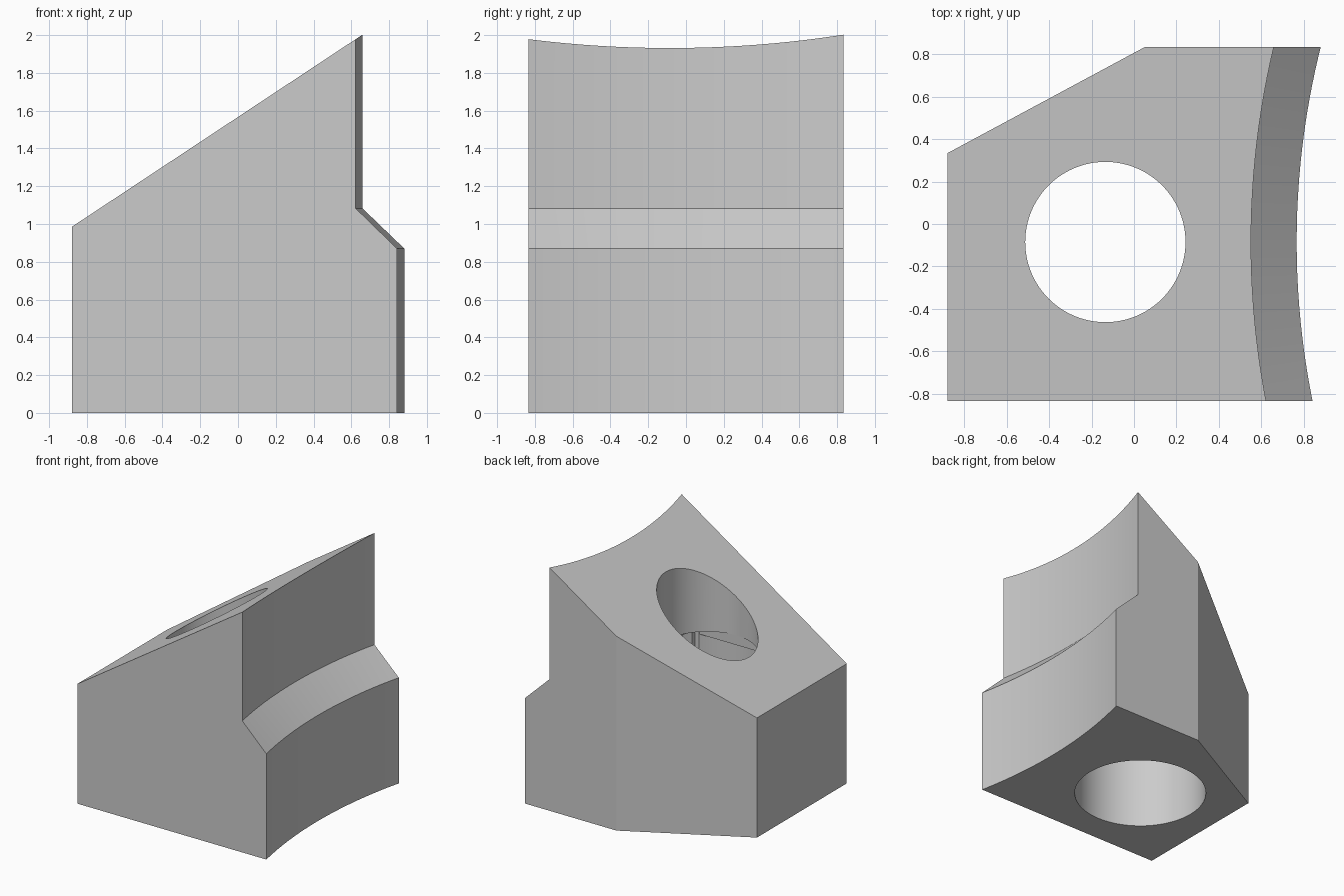
import bpy, bmesh, math

cube = bpy.data.objects.get("Cube")
if cube:
    bpy.data.objects.remove(cube)

grey = bpy.data.materials.new("plain grey")
grey.use_nodes = True
grey.diffuse_color = (0.6, 0.6, 0.6, 1)
grey.node_tree.nodes["Principled BSDF"].inputs["Base Color"].default_value = grey.diffuse_color

BORE = (-0.135, -0.085)
LEFT, BACK, FRONT = -0.88, 0.834, -0.834


def loft(name, rings):
    """Closed solid through a stack of matching rings."""
    bm = bmesh.new()
    loops = [[bm.verts.new(p) for p in ring] for ring in rings]
    n = len(loops[0])
    for a, b in zip(loops, loops[1:]):
        for i in range(n):
            j = (i + 1) % n
            bm.faces.new((a[i], a[j], b[j], b[i]))
    bm.faces.new(loops[0][::-1])
    bm.faces.new(loops[-1])
    bmesh.ops.recalc_face_normals(bm, faces=bm.faces[:])
    mesh = bpy.data.meshes.new(name)
    bm.to_mesh(mesh)
    bm.free()
    mesh.materials.append(grey)
    obj = bpy.data.objects.new(name, mesh)
    bpy.context.collection.objects.link(obj)
    return obj


def prism(name, outline, low, high):
    return loft(name, [[(x, y, z) for x, y in outline] for z in (low, high)])


def circle(centre, radius, n):
    return [(centre[0] + radius * math.cos(math.tau * i / n),
             centre[1] + radius * math.sin(math.tau * i / n)) for i in range(n)]


# Body: clipped-corner footprint under a sloping roof
footprint = [(LEFT, FRONT), (1.1, FRONT), (1.1, BACK), (0.05, BACK), (LEFT, 0.334)]
body = loft("wedge_block", [
    [(x, y, 0) for x, y in footprint],
    [(x, y, 0.985 + 0.661 * (x - LEFT)) for x, y in footprint]])

# Large stepped drum that hollows the right-hand face
drum_axis = (4.552, BORE[1])
drum = loft("drum_cutter", [
    [(x, y, z) for x, y in circle(drum_axis, r, 320)]
    for z, r in ((-1, 3.785), (0.87, 3.785), (1.083, 4.0), (3, 4.0))])

# Stepped bore: wide below, then slot and square steps, narrow above
half = 0.38
span = math.asin(half / 0.509)
side = [span * (i / 8 - 1) for i in range(17)]
slot = [(BORE[0] + 0.509 * math.cos(a + turn), BORE[1] + 0.509 * math.sin(a + turn))
        for turn in (0, math.pi) for a in side]
h = half - 0.001
square = [(BORE[0] + sx * h, BORE[1] + sy * h)
          for sx, sy in ((-1, -1), (1, -1), (1, 1), (-1, 1))]
cutters = [
    drum,
    prism("wide_bore_cutter", circle(BORE, 0.51, 96), -1, 1.08),
    prism("slot_cutter", slot, 0.9, 1.12),
    prism("square_cutter", square, 0.95, 1.16),
    prism("narrow_bore_cutter", circle(BORE, half - 0.002, 96), 0.8, 3),
]
for cutter in cutters:
    cut = body.modifiers.new(cutter.name, "BOOLEAN")
    cut.operation = "DIFFERENCE"
    cut.solver = "EXACT"
    cut.object = cutter

# Bake the cuts, drop the cutters and smooth the curved walls
depsgraph = bpy.context.evaluated_depsgraph_get()
baked = bpy.data.meshes.new_from_object(body.evaluated_get(depsgraph))
body.modifiers.clear()
body.data = baked
for cutter in cutters:
    bpy.data.objects.remove(cutter)
bpy.ops.object.select_all(action="DESELECT")
body.select_set(True)
bpy.context.view_layer.objects.active = body
bpy.ops.object.shade_smooth_by_angle(angle=math.radians(25))
